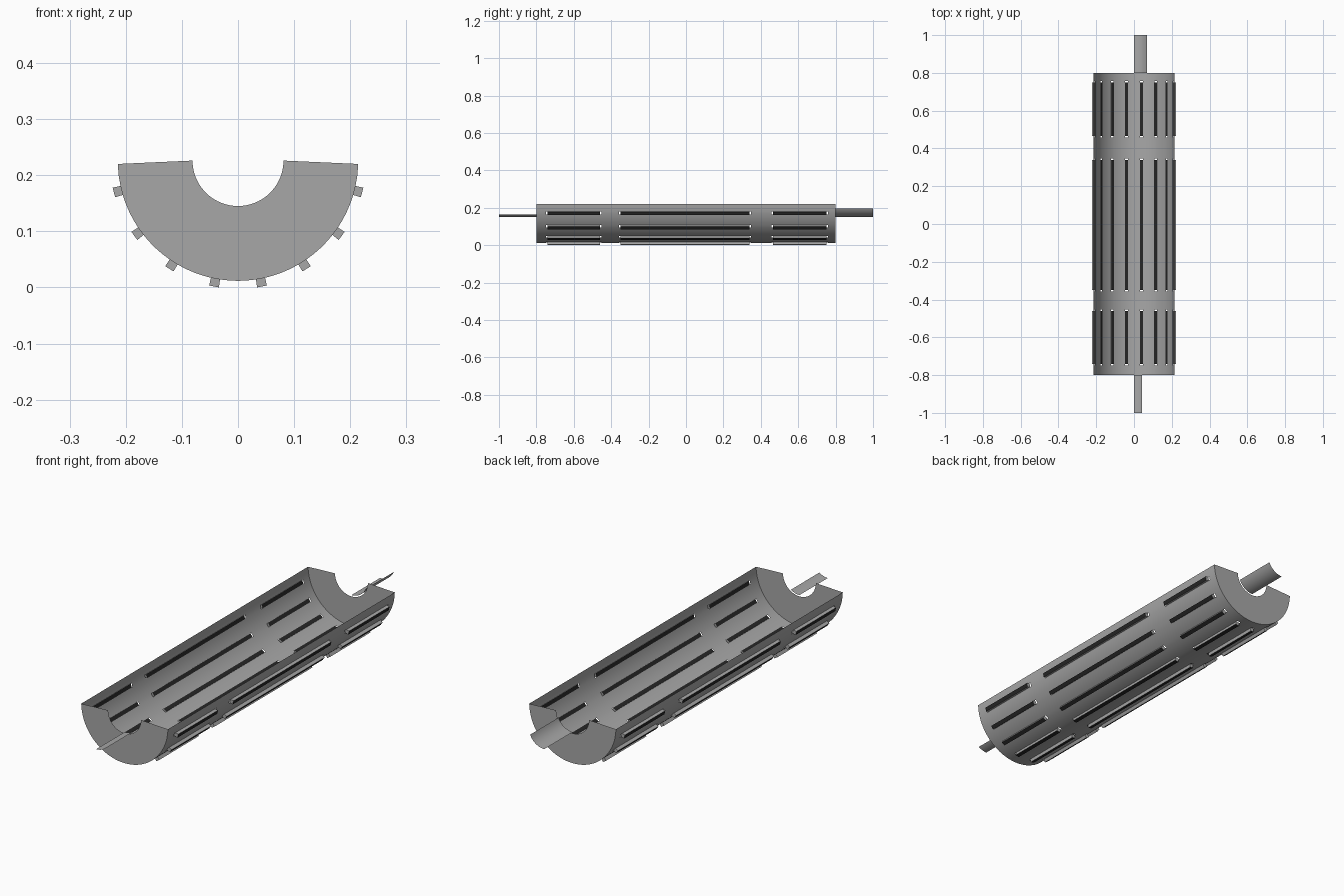
import bpy, bmesh, math

if "Cube" in bpy.data.objects:
    bpy.data.objects.remove(bpy.data.objects["Cube"])

CZ, R_OUT, R_IN = 0.226, 0.2143, 0.081
END = math.radians(88.4)
RIB_ANGLES = [math.radians(10.8 + 21.6 * i) * s for i in range(4) for s in (-1, 1)]
RIB_SPANS = [(-0.74, -0.46), (-0.35, 0.34), (0.465, 0.75)]
HALF = 0.0083 / R_OUT     # half angular width of a rib
GAP = 0.008               # clearance at each slot end


def material(name, v):
    m = bpy.data.materials.new(name)
    m.diffuse_color = (v, v, v, 1)
    m.use_nodes = True
    m.node_tree.nodes["Principled BSDF"].inputs["Base Color"].default_value = m.diffuse_color
    return m


GREY = material("dark_grey", 0.39)
BLACK = material("near_black", 0.02)


def pt(r, a, y):
    """Point on a cylinder along y; angle measured from straight down."""
    return (r * math.sin(a), y, CZ - r * math.cos(a))


def make(name, verts, faces, smooth=False, black=()):
    me = bpy.data.meshes.new(name)
    me.from_pydata(verts, [], faces)
    me.materials.append(GREY)
    if black:
        me.materials.append(BLACK)
        for i in black:
            me.polygons[i].material_index = 1
    bm = bmesh.new()
    bm.from_mesh(me)
    bmesh.ops.remove_doubles(bm, verts=bm.verts, dist=1e-6)
    bmesh.ops.recalc_face_normals(bm, faces=bm.faces)
    for f in bm.faces:
        f.smooth = smooth
    bm.to_mesh(me)
    bm.free()
    ob = bpy.data.objects.new(name, me)
    bpy.context.collection.objects.link(ob)
    return ob


def sheet(name, r, angles, ys, keep=lambda a, y: True):
    """Curved thin sheet; keep() decides which cells stay solid."""
    n = len(ys)
    verts = [pt(r, a, y) for a in angles for y in ys]
    faces = [(i * n + j, i * n + j + 1, (i + 1) * n + j + 1, (i + 1) * n + j)
             for i in range(len(angles) - 1) for j in range(n - 1)
             if keep((angles[i] + angles[i + 1]) / 2, (ys[j] + ys[j + 1]) / 2)]
    return make(name, verts, faces, True)


# Half-round shell pierced by rows of slots
bounds = sorted([-END, END] + [a + s * HALF for a in RIB_ANGLES for s in (-1, 1)])
angles = [bounds[0]]
for a, b in zip(bounds, bounds[1:]):
    n = max(1, round((b - a) / 0.075))
    angles += [a + (b - a) * k / n for k in range(1, n + 1)]
slot_spans = [(a - GAP, b + GAP) for a, b in RIB_SPANS]
ys = [-0.8] + [y for span in slot_spans for y in span] + [0.8]


def solid(a, y):
    in_col = any(abs(a - c) < HALF for c in RIB_ANGLES)
    return not (in_col and any(p < y < q for p, q in slot_spans))


sheet("half_shell", R_OUT, angles, ys, solid)

# Flat half-ring end plates
for name, y in (("front_end_plate", -0.8), ("back_end_plate", 0.8)):
    n = len(angles)
    inner = [pt(R_IN, a * math.radians(90) / END, y) for a in angles]
    outer = [pt(R_OUT, a, y) for a in angles]
    make(name, inner + outer, [(i, i + 1, n + i + 1, n + i) for i in range(n - 1)])

# Raised ribs sitting in the slots, with black inner and outer faces
verts, faces, black = [], [], []
for c in RIB_ANGLES:
    for y0, y1 in RIB_SPANS:
        o, f0 = len(verts), len(faces)
        for y in (y0, y1):
            for r, s in ((0.212, -1), (0.212, 1), (0.2285, 1), (0.2285, -1)):
                verts.append(pt(r, c + s * HALF, y))
        faces += [tuple(o + k for k in f) for f in
                  ((0, 1, 2, 3), (7, 6, 5, 4), (0, 4, 5, 1),
                   (1, 5, 6, 2), (2, 6, 7, 3), (3, 7, 4, 0))]
        black += [f0 + 2, f0 + 4]
make("ribs", verts, faces, black=black)

# Curved tongues at both ends
for name, a1, y0, y1 in (("front_tongue", 34, -1.0, -0.8), ("back_tongue", 67, 0.8, 1.0)):
    sheet(name, 0.0755, [math.radians(a1) * k / 10 for k in range(11)], [y0, y1])
